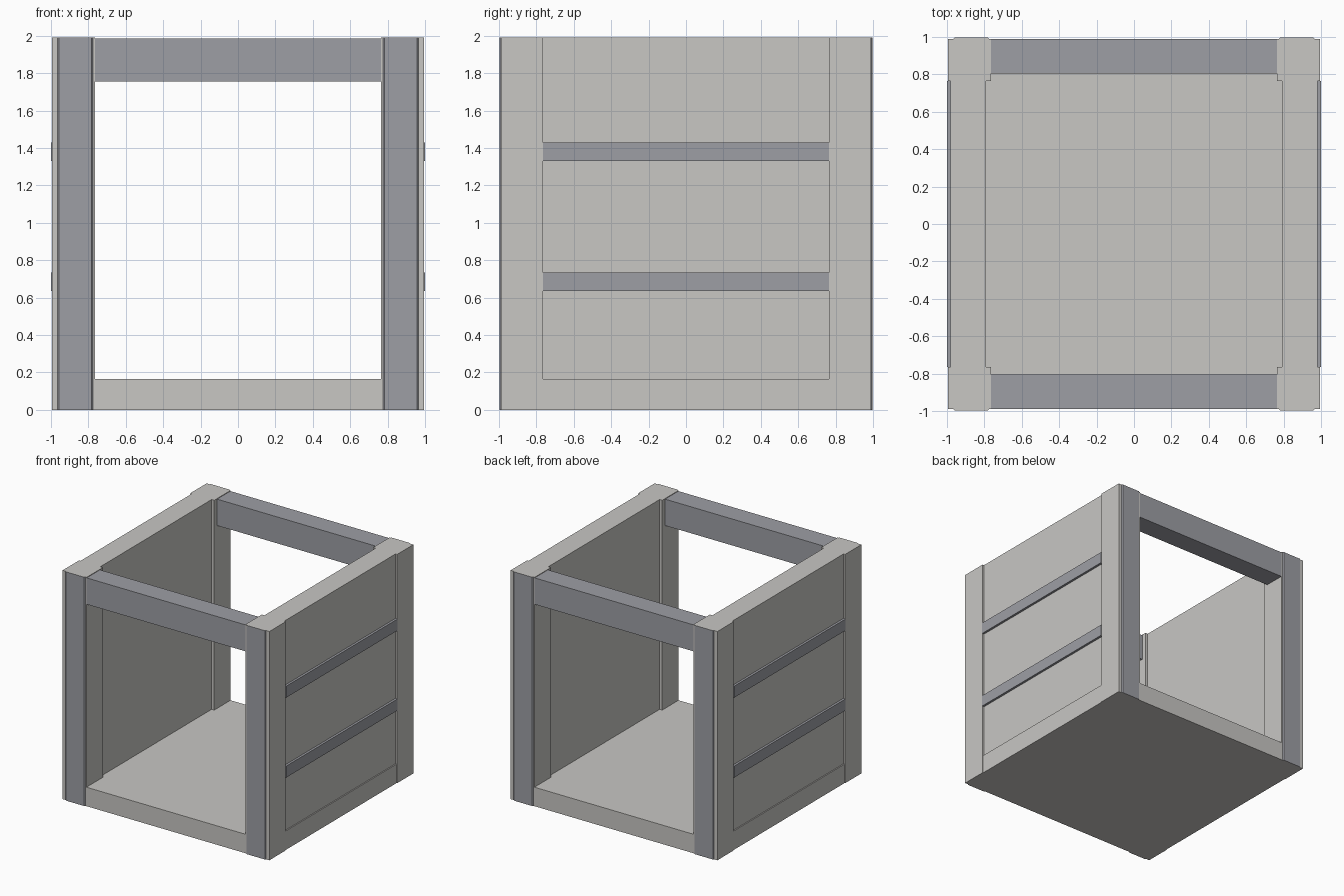
import bpy, bmesh

if "Cube" in bpy.data.objects:
    bpy.data.objects.remove(bpy.data.objects["Cube"])


def material(name, rgb):
    m = bpy.data.materials.new(name)
    m.diffuse_color = (*rgb, 1)
    m.use_nodes = True
    m.node_tree.nodes["Principled BSDF"].inputs["Base Color"].default_value = m.diffuse_color
    return m


LIGHT = material("light warm grey", (0.58, 0.57, 0.55))
DARK = material("dark cool grey", (0.34, 0.345, 0.376))


def prism(name, outline, z0, z1, mats):
    """Extrude an xy outline from z0 to z1."""
    bm = bmesh.new()
    face = bm.faces.new([bm.verts.new((x, y, z0)) for x, y in outline])
    ext = bmesh.ops.extrude_face_region(bm, geom=[face])
    verts = [g for g in ext["geom"] if isinstance(g, bmesh.types.BMVert)]
    bmesh.ops.translate(bm, verts=verts, vec=(0, 0, z1 - z0))
    bmesh.ops.recalc_face_normals(bm, faces=bm.faces)
    mesh = bpy.data.meshes.new(name)
    bm.to_mesh(mesh)
    bm.free()
    for m in mats:
        mesh.materials.append(m)
    obj = bpy.data.objects.new(name, mesh)
    bpy.context.collection.objects.link(obj)
    return obj


def box(name, x, y, z, mat):
    pts = [(x[0], y[0]), (x[1], y[0]), (x[1], y[1]), (x[0], y[1])]
    return prism(name, pts, z[0], z[1], [mat])


# Floor slab, cut around the corner posts
I, O = 0.765, 0.99
floor_outline = [(-I, -O), (I, -O), (I, -I), (O, -I), (O, I), (I, I),
                 (I, O), (-I, O), (-I, I), (-O, I), (-O, -I), (-I, -I)]
prism("floor", floor_outline, 0, 0.165, [LIGHT])

# Corner posts with a raised dark facing on the front and back
post = [(I, I), (O + 0.005, I), (O + 0.005, O), (0.965, O), (0.957, 0.998),
        (0.783, 0.998), (0.775, O), (I, O)]
for sx, side in ((-1, "left"), (1, "right")):
    for sy, end in ((-1, "front"), (1, "back")):
        p = prism(f"{end}_{side}_post", [(sx * x, sy * y) for x, y in post],
                  0, 1.99, [LIGHT, DARK])
        for f in p.data.polygons:
            c = f.center
            if abs(f.normal.z) < 0.5 and abs(c.y) > O + 0.001:
                f.material_index = 1

    # Side wall, recessed between the posts
    box(f"{side}_wall", sorted((sx * 0.79, sx * 0.98)), (-I, I), (0.165, 1.99), LIGHT)

    # Two horizontal rails on the outside of the wall
    for z, level in ((0.635, "lower"), (1.33, "upper")):
        box(f"{side}_{level}_rail", sorted((sx * 0.98, sx * 1.0)), (-I, I),
            (z, z + 0.1), DARK)

# Top beams across the open front and back
for sy, end in ((-1, "front"), (1, "back")):
    box(f"{end}_beam", (-I, I), sorted((sy * 0.805, sy * 0.988)), (1.755, 1.985), DARK)
